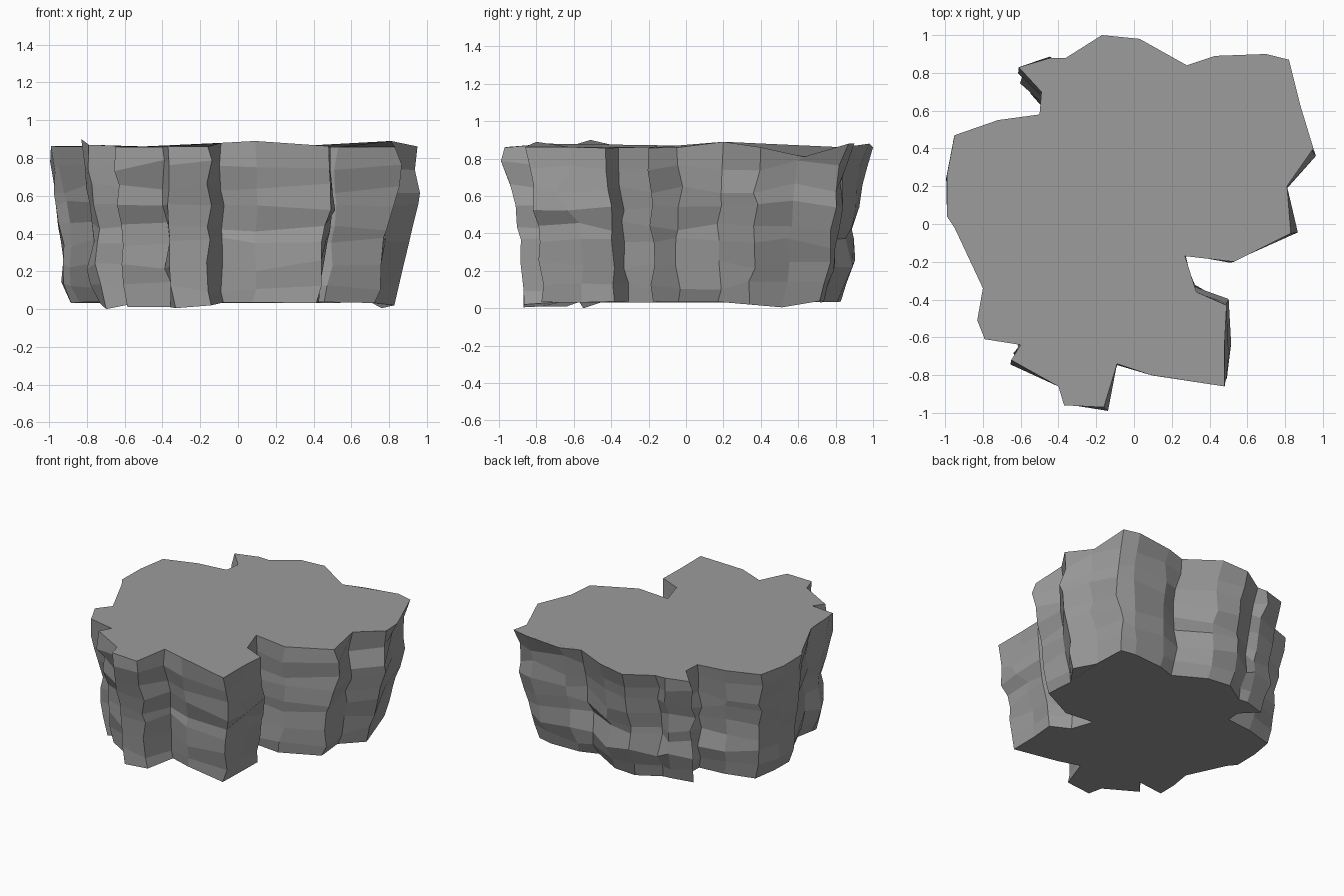
import bpy, bmesh, random

if "Cube" in bpy.data.objects:
    bpy.data.objects.remove(bpy.data.objects["Cube"])
random.seed(11)

# Top outline, clockwise from the right-hand tip (x, y)
OUTLINE = [
    (.95, .40), (.81, .20), (.83, -.05), (.53, -.20), (.27, -.17), (.33, -.36),
    (.49, -.43), (.48, -.62), (.48, -.86), (.09, -.80), (-.09, -.74), (-.16, -.97),
    (-.37, -.96), (-.40, -.86), (-.65, -.72), (-.60, -.64), (-.79, -.61),
    (-.83, -.51), (-.80, -.34), (-.95, -.02), (-.99, .04), (-.99, .26),
    (-.95, .47), (-.72, .55), (-.50, .58), (-.49, .70), (-.61, .83), (-.44, .88),
    (-.36, .88), (-.17, 1.0), (.03, .98), (.28, .84), (.43, .89), (.70, .90),
    (.82, .87), (.88, .63),
]
# Rim heights and foot heights that differ, by outline index
RIM = {17: .90, 16: .87, 1: .89, 34: .88, 33: .88, 35: .81, 10: .88, 9: .89, 30: .88}
FOOT = {16: .0, 14: .01, 13: .01, 12: .005, 11: .02, 0: .02, 35: .005}
# Local bulges: (ring, outline index) -> extra x, y
BULGE = {(7, 11): (.01, -.03), (7, 9): (.01, -.03), (5, 0): (.02, 0), (6, 0): (.01, 0),
         (6, 2): (.04, .02), (7, 2): (.04, .02), (5, 7): (.02, -.06), (6, 7): (.02, -.1),
         (7, 27): (0, .03), (6, 27): (0, .03), (7, 14): (-.01, -.03), (0, 12): (-.01, -.02)}
# Strata from foot to rim: height, then spread to the left, right, front, back
RINGS = [(.035, .89, .87, .89, .82), (.12, .94, .89, .89, .855),
         (.23, .945, .92, .90, .895), (.35, .935, .945, .91, .88),
         (.44, .945, .965, .92, .90), (.55, .965, 1.0, .95, .915),
         (.64, .97, .99, .965, .93), (.76, .99, .98, .985, .96),
         (.86, 1.0, 1.0, 1.0, 1.0)]


def clamp(v):
    return max(-1, min(1, v))


# Jagged rock wall lofted through the strata
bm = bmesh.new()
loops = []
for r, (z, left, right, front, back) in enumerate(RINGS):
    rim, foot = r == len(RINGS) - 1, r == 0
    j = 0 if rim else .008 if foot else .017
    jz = .004 if rim or foot else .03
    loop = []
    for i, (x, y) in enumerate(OUTLINE):
        h = z + random.uniform(-jz, jz)
        if rim:
            h = RIM.get(i, h)
        if foot:
            h = FOOT.get(i, h)
        # blend opposite spreads smoothly across the middle
        tx, ty = (clamp(x * 1.5) + 1) / 2, (clamp(y * 1.5) + 1) / 2
        bx, by = BULGE.get((r, i), (0, 0))
        px = x * (left + (right - left) * tx) + bx + random.uniform(-j, j)
        py = y * (front + (back - front) * ty) + by + random.uniform(-j, j)
        loop.append(bm.verts.new((clamp(px), clamp(py), h)))
    loops.append(loop)
n = len(OUTLINE)
for lo, hi in zip(loops, loops[1:]):
    for i in range(n):
        k = (i - 1) % n
        bm.faces.new((lo[i], lo[k], hi[k], hi[i]))

# Flat plateau and underside
bm.faces.new(loops[-1])
bm.faces.new(loops[0][::-1])
bmesh.ops.recalc_face_normals(bm, faces=bm.faces)

mesh = bpy.data.meshes.new("rock_plateau")
bm.to_mesh(mesh)
bm.free()

# Dark grey stone
stone = bpy.data.materials.new("dark_stone")
stone.diffuse_color = (.33, .33, .33, 1)
stone.use_nodes = True
stone.node_tree.nodes["Principled BSDF"].inputs["Base Color"].default_value = stone.diffuse_color
mesh.materials.append(stone)
bpy.context.collection.objects.link(bpy.data.objects.new("rock_plateau", mesh))
